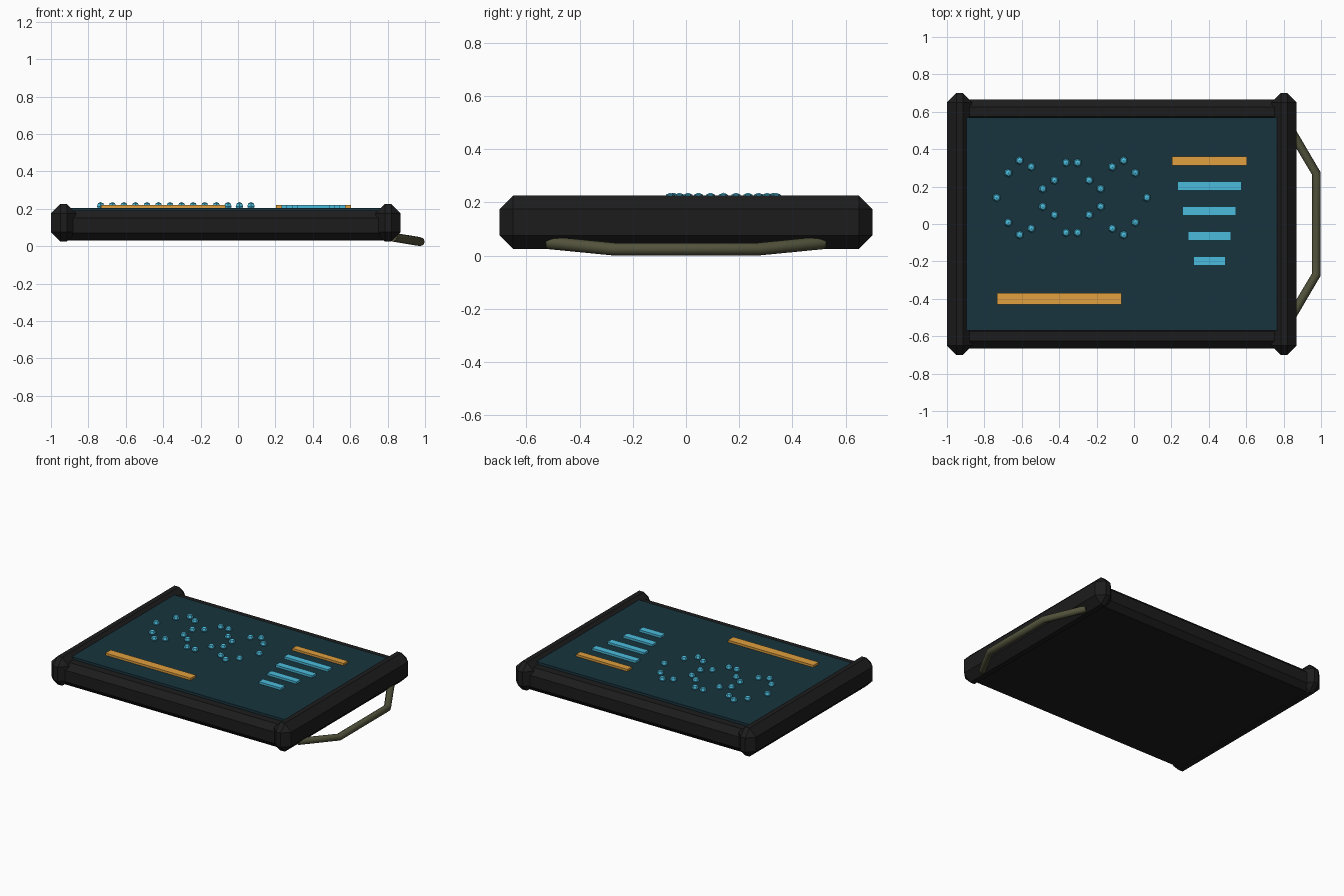
import bpy, math

if "Cube" in bpy.data.objects:
    bpy.data.objects.remove(bpy.data.objects["Cube"])

CX = -0.065  # centre of the casing (the handle sticks out on the right)


def material(name, rgb):
    m = bpy.data.materials.new(name)
    m.diffuse_color = (*rgb, 1)
    m.use_nodes = True
    m.node_tree.nodes["Principled BSDF"].inputs["Base Color"].default_value = m.diffuse_color
    return m


RUBBER = material("rubber", (0.012, 0.012, 0.012))
SCREEN = material("screen_glass", (0.009, 0.034, 0.047))
CYAN = material("cyan_display", (0.07, 0.5, 0.72))
AMBER = material("amber_display", (0.75, 0.35, 0.05))
OLIVE = material("olive_strap", (0.085, 0.085, 0.045))


def box(name, x, y, z, mat, bevel=0):
    """Box from (min, max) ranges, with an optional flat chamfer."""
    bpy.ops.mesh.primitive_cube_add(size=1, location=[sum(r) / 2 for r in (x, y, z)])
    ob = bpy.context.object
    ob.name = name
    ob.scale = [r[1] - r[0] for r in (x, y, z)]
    bpy.ops.object.transform_apply(location=False, rotation=False, scale=True)
    ob.data.materials.append(mat)
    if bevel:
        mod = ob.modifiers.new("chamfer", 'BEVEL')
        mod.width = bevel
        mod.segments = 1
    return ob


# Casing and raised screen
box("casing", (-0.93, 0.80), (-0.63, 0.63), (0.03, 0.18), RUBBER)
box("screen", (-0.905, 0.775), (-0.57, 0.57), (0.15, 0.205), SCREEN)

# Chamfered bumpers: tall ones left and right, lower ones front and back
for side, s in (("left", -1), ("right", 1)):
    c = CX + s * 0.8675
    box(side + "_bumper", (c - 0.0675, c + 0.0675), (-0.7, 0.7), (0.025, 0.225), RUBBER, 0.05)
for side, s in (("front", -1), ("back", 1)):
    c = s * 0.6
    box(side + "_bumper", (-0.95, 0.82), (c - 0.066, c + 0.066), (0.03, 0.19), RUBBER, 0.04)

# Double helix made of dots
for i in range(14):
    for s in ((1,) if i in (0, 13) else (1, -1)):
        x = -0.734 + i * 0.0618
        y = 0.14 + s * 0.2 * math.sin(3 * math.pi * i / 13)
        bpy.ops.mesh.primitive_uv_sphere_add(segments=6, ring_count=4, radius=0.023,
                                             location=(x, y, 0.213))
        dot = bpy.context.object
        dot.name = "helix_dot"
        dot.data.materials.append(CYAN)

# Readout lines, narrowing downwards, and the lower status bar
for i in range(5):
    w, y = 0.2 - i * 0.0285, 0.337 - i * 0.1335
    box("readout_line", (0.403 - w, 0.403 + w), (y - 0.024, y + 0.024), (0.2, 0.22),
        CYAN if i else AMBER)
box("status_bar", (-0.733, -0.068), (-0.43, -0.37), (0.2, 0.22), AMBER)

# Carry handle: bent tube on the right side
curve = bpy.data.curves.new("carry_handle", 'CURVE')
curve.dimensions = '3D'
curve.bevel_depth = 0.024
curve.bevel_resolution = 2
curve.use_fill_caps = True
path = [(0.83, -0.515, 0.048), (0.975, -0.27, 0.024), (0.975, 0.27, 0.024), (0.83, 0.515, 0.048)]
spline = curve.splines.new('POLY')
spline.points.add(len(path) - 1)
for p, co in zip(spline.points, path):
    p.co = (*co, 1)
handle = bpy.data.objects.new("carry_handle", curve)
bpy.context.collection.objects.link(handle)
curve.materials.append(OLIVE)
